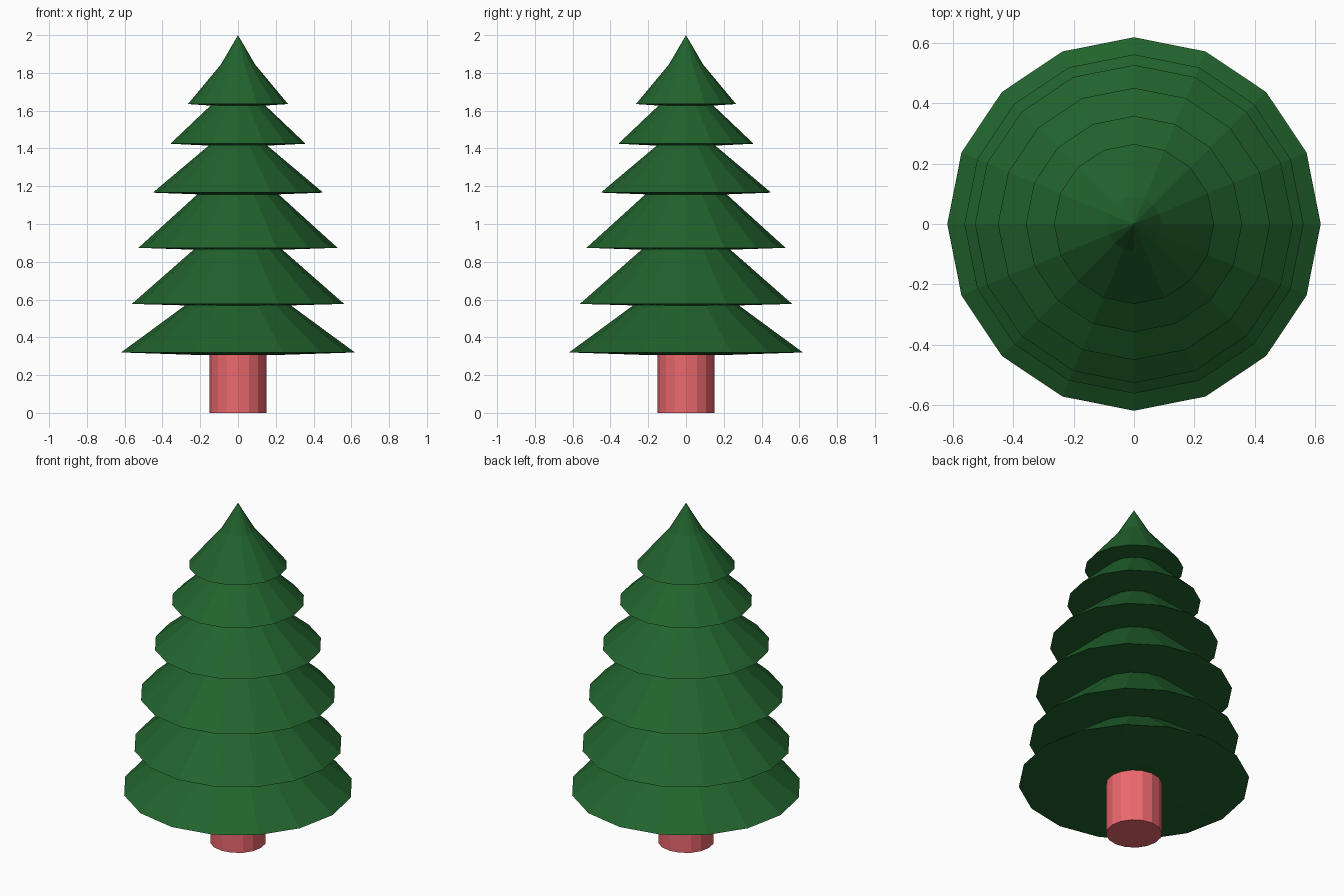
import bpy, bmesh
from math import cos, sin, tau

if "Cube" in bpy.data.objects:
    bpy.data.objects.remove(bpy.data.objects["Cube"])

SIDES = 16


def material(name, color):
    m = bpy.data.materials.new(name)
    m.diffuse_color = color
    m.use_nodes = True
    m.node_tree.nodes["Principled BSDF"].inputs["Base Color"].default_value = m.diffuse_color
    return m


def lathe(name, profile, mat):
    """Revolve (radius, z) points, listed top to bottom; radius 0 makes a pole."""
    bm = bmesh.new()
    rings = []
    for r, z in profile:
        n = SIDES if r > 0 else 1
        rings.append([bm.verts.new((r * cos(tau * i / SIDES), r * sin(tau * i / SIDES), z))
                      for i in range(n)])
    for a, b in zip(rings, rings[1:]):
        for i in range(SIDES):
            j = (i + 1) % SIDES
            if len(a) == 1:
                bm.faces.new((a[0], b[i], b[j]))
            else:
                bm.faces.new((a[i], b[i], b[j], a[j]))
    # flat caps on open ends
    for ring in (rings[0], rings[-1]):
        if len(ring) > 1:
            bm.faces.new(ring)
    bmesh.ops.recalc_face_normals(bm, faces=bm.faces)
    mesh = bpy.data.meshes.new(name)
    bm.to_mesh(mesh)
    bm.free()
    mesh.materials.append(mat)
    obj = bpy.data.objects.new(name, mesh)
    bpy.context.collection.objects.link(obj)
    return obj


green = material("needles", (0.0152, 0.125, 0.026, 1))
red = material("bark", (0.83, 0.138, 0.156, 1))

# branch tiers from top to bottom: rim radius, rim height, underside radius, underside height
tiers = [
    (0.265, 1.635, 0.145, 1.627),
    (0.358, 1.425, 0.155, 1.415),
    (0.451, 1.166, 0.215, 1.157),
    (0.527, 0.874, 0.235, 0.864),
    (0.562, 0.577, 0.280, 0.569),
    (0.619, 0.320, 0.225, 0.307),
]
profile = [(0, 2.0), (0.09, 1.845)]
for rim_r, rim_z, in_r, in_z in tiers:
    profile += [(rim_r, rim_z), (in_r, in_z)]
lathe("branches", profile, green)

# trunk
lathe("trunk", [(0.15, 0.31), (0.15, 0)], red)
